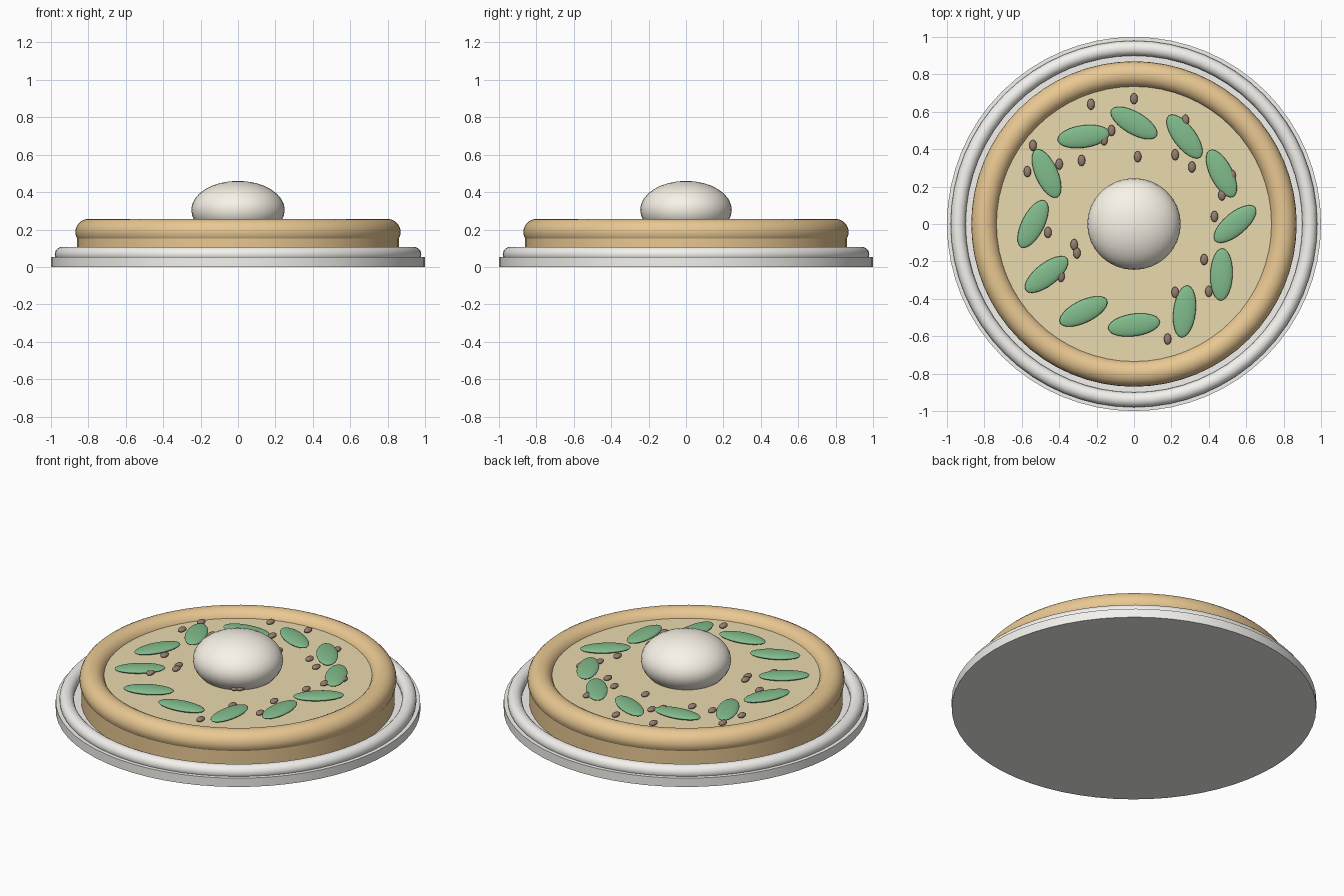
import bpy
from math import radians, sin, cos

if "Cube" in bpy.data.objects:
    bpy.data.objects.remove(bpy.data.objects["Cube"])


def material(name, rgb):
    m = bpy.data.materials.new(name)
    m.diffuse_color = (*rgb, 1)
    m.use_nodes = True
    m.node_tree.nodes["Principled BSDF"].inputs["Base Color"].default_value = m.diffuse_color
    return m


CERAMIC = material("ceramic", (0.90, 0.89, 0.85))
CRUST = material("crust", (0.82, 0.58, 0.29))
FILLING = material("filling", (0.82, 0.70, 0.43))
CREAM = material("cream", (0.95, 0.90, 0.80))
GREEN = material("green", (0.22, 0.50, 0.26))
BROWN = material("brown", (0.30, 0.21, 0.16))


def finish(name, mat):
    ob = bpy.context.object
    ob.name = name
    ob.data.materials.append(mat)
    bpy.ops.object.shade_smooth_by_angle(angle=radians(40))
    return ob


def disc(name, r, z0, z1, mat):
    bpy.ops.mesh.primitive_cylinder_add(vertices=64, radius=r, depth=z1 - z0,
                                        location=(0, 0, (z0 + z1) / 2))
    return finish(name, mat)


def ring(name, major, minor, z, mat):
    bpy.ops.mesh.primitive_torus_add(major_segments=64, minor_segments=20,
                                     major_radius=major, minor_radius=minor,
                                     location=(0, 0, z))
    return finish(name, mat)


def ellipsoid(name, loc, size, mat, angle=0, segs=24, rings=12):
    bpy.ops.mesh.primitive_uv_sphere_add(segments=segs, ring_count=rings, radius=1,
                                         location=loc, rotation=(0, 0, radians(angle)))
    bpy.context.object.scale = size
    return finish(name, mat)


# Plate with raised rim
disc("plate", 1.0, 0, 0.053, CERAMIC)
ring("plate_rim", 0.94, 0.04, 0.067, CERAMIC)

# Crust wall, rolled edge and filling surface
disc("crust_base", 0.86, 0.05, 0.195, CRUST)
ring("crust_edge", 0.80, 0.07, 0.187, CRUST)
disc("filling", 0.76, 0.15, 0.212, FILLING)

# Cream dollop in the middle
ellipsoid("cream_dollop", (0, 0, 0.305), (0.25, 0.245, 0.155), CREAM, segs=32, rings=16)

# Ring of leaves, each turned its own way
leaf_turns = [40, -63, -53, -30, 8, -66, 63, 38, 26, 8, 83, 88]
for i, turn in enumerate(leaf_turns):
    a = radians(30 * i)
    ellipsoid(f"leaf_{i + 1}", (0.54 * cos(a), 0.54 * sin(a), 0.23),
              (0.14, 0.06, 0.018), GREEN, turn)

# Scattered seeds
seeds = [(-0.23, 0.64), (0, 0.67), (-0.12, 0.50), (-0.16, 0.45), (-0.54, 0.42),
         (-0.57, 0.28), (-0.40, 0.32), (-0.28, 0.34), (0.02, 0.36), (0.22, 0.37),
         (0.275, 0.555), (0.31, 0.305), (0.525, 0.26), (0.47, 0.155), (0.43, 0.04),
         (0.375, -0.19), (0.40, -0.36), (0.22, -0.365), (0.18, -0.615),
         (-0.46, -0.045), (-0.32, -0.11), (-0.305, -0.155), (-0.39, -0.28),
         (0.105, -0.175), (0.13, -0.16)]
for i, (x, y) in enumerate(seeds):
    ellipsoid(f"seed_{i + 1}", (x, y, 0.228), (0.02, 0.03, 0.013), BROWN, segs=12, rings=8)
